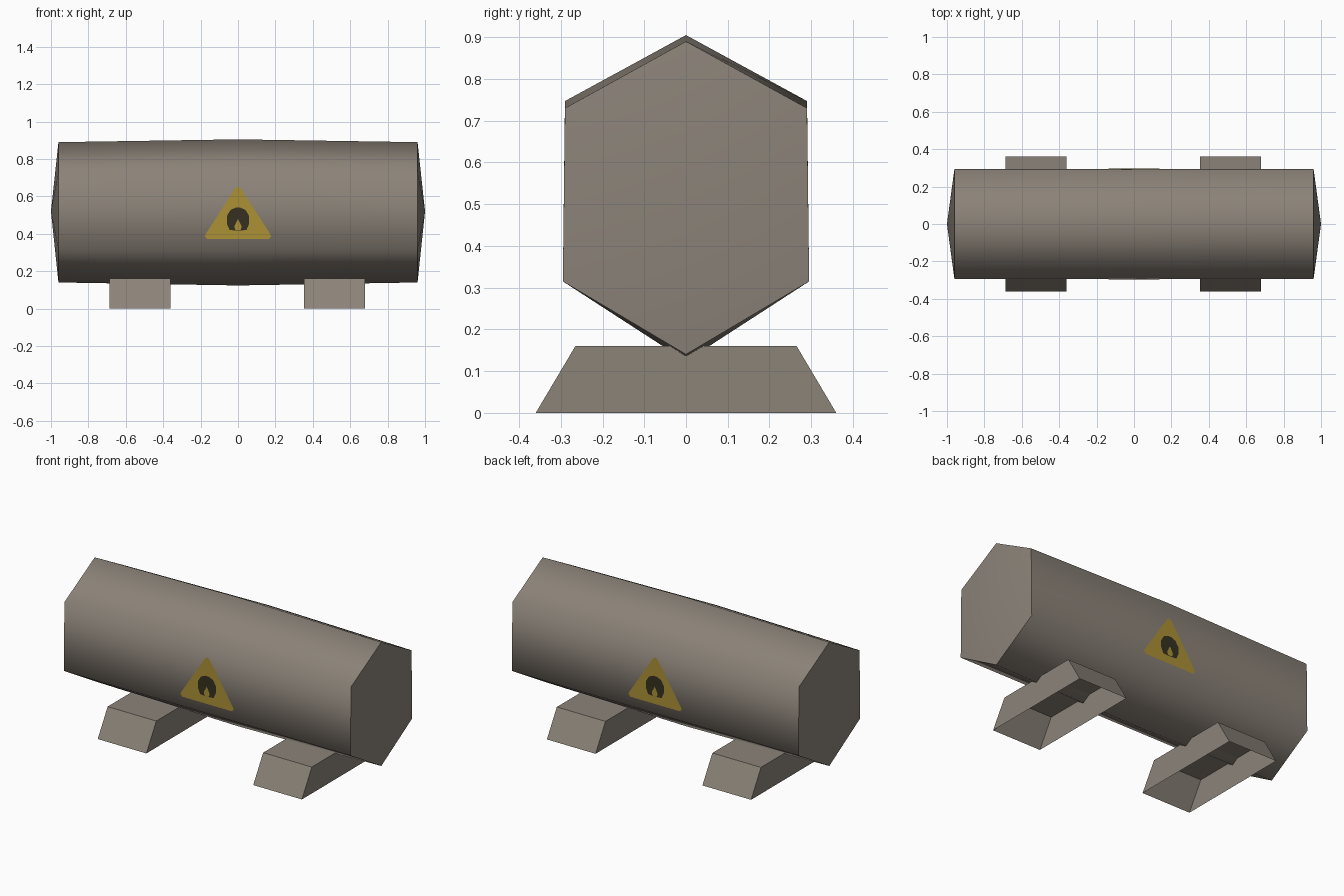
import bpy, math

if "Cube" in bpy.data.objects:
    bpy.data.objects.remove(bpy.data.objects["Cube"])

def material(name, rgb):
    m = bpy.data.materials.new(name)
    m.diffuse_color = (*rgb, 1)
    m.use_nodes = True
    m.node_tree.nodes["Principled BSDF"].inputs["Base Color"].default_value = m.diffuse_color
    return m

METAL = material("warm_grey_metal", (0.262, 0.227, 0.191))
YELLOW = material("warning_yellow", (0.40, 0.28, 0.035))
DARK = material("symbol_dark", (0.035, 0.03, 0.015))

def build(name, verts, faces, mat):
    me = bpy.data.meshes.new(name)
    me.from_pydata(verts, [], faces)
    me.materials.append(mat)
    ob = bpy.data.objects.new(name, me)
    bpy.context.collection.objects.link(ob)
    return ob

# Tank: three hexagonal rings with shallow pointed end caps
def ring(x, top, up, low, bottom, wu, wl):
    return [(x, 0, top), (x, -wu, up), (x, -wl, low),
            (x, 0, bottom), (x, wl, low), (x, wu, up)]

verts = (ring(-0.96, 0.89, 0.73, 0.315, 0.14, 0.29, 0.295)
         + ring(0, 0.905, 0.747, 0.315, 0.124, 0.29, 0.295)
         + ring(0.96, 0.89, 0.73, 0.315, 0.14, 0.29, 0.295)
         + [(-1, 0, 0.52), (1, 0, 0.52)])
faces = []
for i in range(6):
    j = (i + 1) % 6
    for r in (0, 6):
        faces.append((r + i, r + j, r + 6 + j, r + 6 + i))
    faces.append((18, j, i))
    faces.append((19, 12 + i, 12 + j))
tank = build("tank", verts, faces, METAL)
bpy.context.view_layer.objects.active = tank
tank.select_set(True)
bpy.ops.object.shade_smooth_by_angle(angle=math.radians(70))

# Feet: tapered shells, open underneath
for side, cx in (("left", -0.525), ("right", 0.517)):
    a, b = cx - 0.163, cx + 0.163
    v = [(a, -0.36, 0), (b, -0.36, 0), (b, 0.36, 0), (a, 0.36, 0),
         (a, -0.265, 0.16), (b, -0.265, 0.16), (b, 0.265, 0.16), (a, 0.265, 0.16)]
    f = [(0, 1, 5, 4), (1, 2, 6, 5), (2, 3, 7, 6), (3, 0, 4, 7), (4, 5, 6, 7)]
    build(side + "_foot", v, f, METAL)

# Warning signs: yellow triangle with a dark flame, on front and back
TRIANGLE = [(-0.165, 0.372), (0.165, 0.372), (0.178, 0.385), (0.172, 0.4),
            (0.014, 0.645), (0, 0.652), (-0.014, 0.645), (-0.172, 0.4), (-0.178, 0.385)]
HALF = [(0.012, 0.418), (0.045, 0.42), (0.06, 0.455), (0.06, 0.495), (0.04, 0.528), (0.012, 0.54)]
FLAME = HALF + [(-x, z) for x, z in reversed(HALF)]
SPARK = [(-0.014, 0.42), (0.014, 0.42), (0.02, 0.44), (0, 0.478), (-0.02, 0.44)]

def plate(name, outline, gap, s, mat):
    # s = -1 front, 1 back; the sign follows the slight slope of the tank side
    pts = [(-s * x, s * (0.295 - (z - 0.315) * 0.0116 + gap), z) for x, z in outline]
    build(name, pts, [tuple(range(len(pts)))], mat)

for side, s in (("front", -1), ("back", 1)):
    plate(side + "_warning_sign", TRIANGLE, 0.002, s, YELLOW)
    plate(side + "_flame", FLAME, 0.004, s, DARK)
    plate(side + "_flame_centre", SPARK, 0.006, s, YELLOW)
